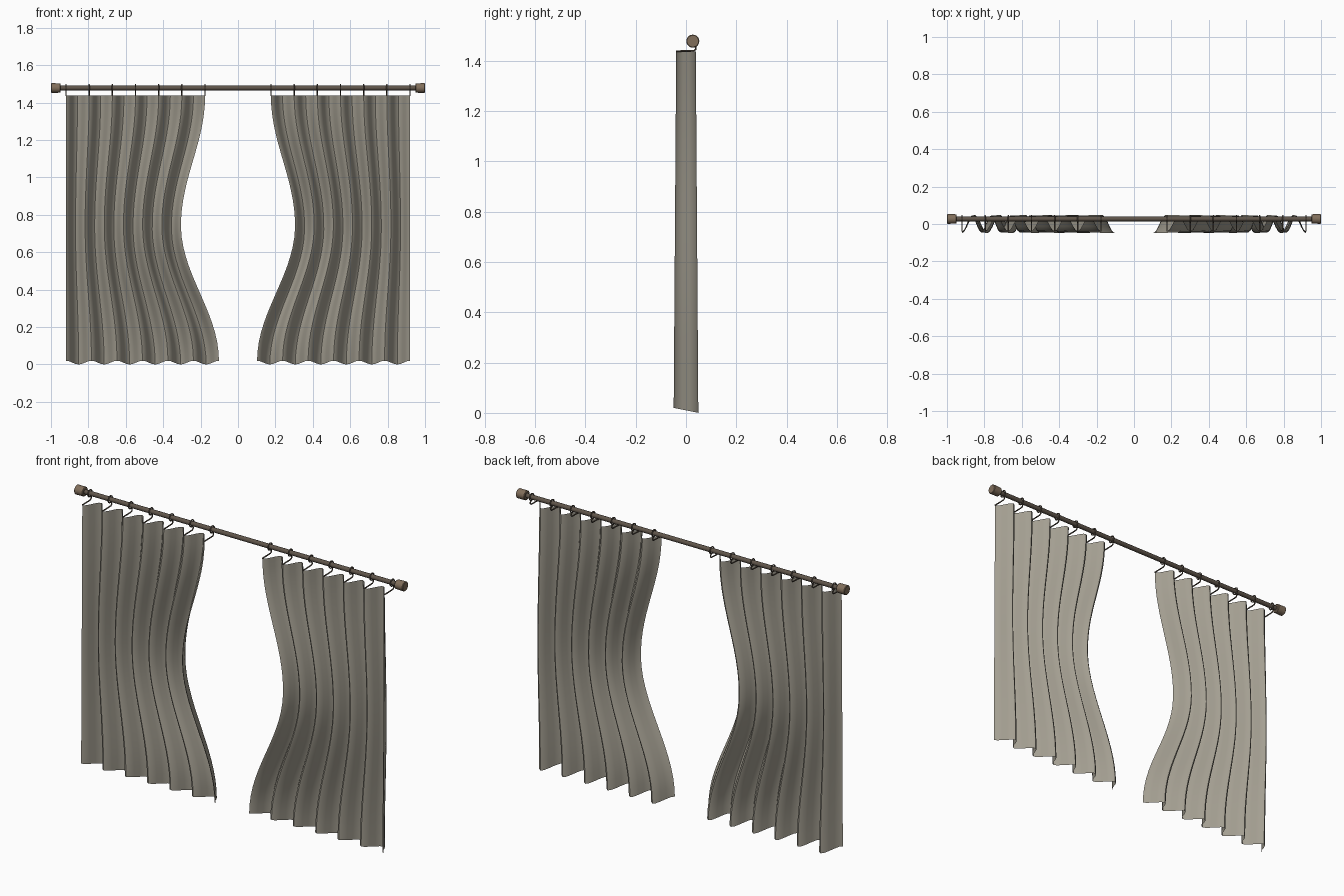
import bpy, bmesh, math
from mathutils import Vector

cube = bpy.data.objects.get("Cube")
if cube:
    bpy.data.objects.remove(cube)


def material(name, rgb):
    m = bpy.data.materials.new(name)
    m.use_nodes = True
    m.diffuse_color = (*rgb, 1)
    m.node_tree.nodes["Principled BSDF"].inputs["Base Color"].default_value = (*rgb, 1)
    return m


FABRIC = material("warm grey fabric", (0.37, 0.345, 0.285))
METAL = material("dark bronze", (0.115, 0.09, 0.068))
WOOD = material("brown wood", (0.22, 0.158, 0.105))

ROD_Y, ROD_Z = 0.027, 1.478
OUTER, INNER_TOP, INNER_TIE, INNER_HEM = 0.92, 0.176, 0.305, 0.102
TOP, TIE, HEM = 1.437, 0.74, 0.01
FOLDS, COLS, ROWS = 6, 60, 28


def finish(bm, name, mat, angle=40):
    mesh = bpy.data.meshes.new(name)
    bm.to_mesh(mesh)
    bm.free()
    mesh.materials.append(mat)
    ob = bpy.data.objects.new(name, mesh)
    bpy.context.collection.objects.link(ob)
    bpy.ops.object.select_all(action='DESELECT')
    ob.select_set(True)
    bpy.context.view_layer.objects.active = ob
    bpy.ops.object.shade_smooth_by_angle(angle=math.radians(angle))
    return ob


def tube(bm, path, radius, sides=8, closed=False):
    """Sweep a circle along a path that lies in a plane of constant x."""
    rings = []
    n = len(path)
    for i, p in enumerate(path):
        a = path[i - 1] if closed or i else p
        b = path[(i + 1) % n] if closed or i < n - 1 else p
        u = Vector((1, 0, 0))
        v = (b - a).normalized().cross(u)
        angles = [math.tau * k / sides for k in range(sides)]
        rings.append([bm.verts.new(p + radius * (u * math.cos(t) + v * math.sin(t)))
                      for t in angles])
    for i in range(n if closed else n - 1):
        r, s = rings[i], rings[(i + 1) % n]
        for k in range(sides):
            j = (k + 1) % sides
            bm.faces.new((r[k], r[j], s[j], s[k]))
    if not closed:
        bm.faces.new(rings[0])
        bm.faces.new(rings[-1])
    bmesh.ops.recalc_face_normals(bm, faces=bm.faces)


def lathe_x(name, profile, mat, sides=20):
    """Revolve (x, radius) pairs around the rod axis."""
    bm = bmesh.new()
    rings = [[bm.verts.new((x, ROD_Y + r * math.cos(math.tau * k / sides),
                            ROD_Z + r * math.sin(math.tau * k / sides)))
              for k in range(sides)] for x, r in profile]
    for r, s in zip(rings, rings[1:]):
        for k in range(sides):
            j = (k + 1) % sides
            bm.faces.new((r[k], r[j], s[j], s[k]))
    bm.faces.new(rings[0])
    bm.faces.new(rings[-1])
    bmesh.ops.recalc_face_normals(bm, faces=bm.faces)
    return finish(bm, name, mat)


def inner_edge(z):
    """Inner border of the drape, pulled in at tie height."""
    if z > TIE:
        a, t = INNER_TOP, (TOP - z) / (TOP - TIE)
    else:
        a, t = INNER_HEM, (z - HEM) / (TIE - HEM)
    return a + (INNER_TIE - a) * (1 - math.cos(math.pi * t)) / 2


def curtain(name, side):
    bm = bmesh.new()
    grid = []
    for i in range(ROWS + 1):
        t = i / ROWS
        z = TOP + (HEM - TOP) * t
        x0 = inner_edge(z)
        depth = 0.039 + 0.01 * t
        row = []
        for c in range(COLS + 1):
            u = c / COLS
            y = -depth * math.cos(math.tau * FOLDS * u)
            # the hem dips towards the back of each fold
            row.append(bm.verts.new((side * (x0 + (OUTER - x0) * u), y, z - 0.2 * y * t)))
        grid.append(row)
    for a, b in zip(grid, grid[1:]):
        for c in range(COLS):
            f = (a[c], b[c], b[c + 1], a[c + 1])
            bm.faces.new(f if side > 0 else f[::-1])
    finish(bm, name, FABRIC, 60)


def rings_and_hooks(name, side):
    bm = bmesh.new()
    for i in range(FOLDS + 1):
        x = side * (INNER_TOP + (OUTER - INNER_TOP) * i / FOLDS)
        loop = [Vector((x, ROD_Y + 0.018 * math.cos(math.tau * k / 16),
                        ROD_Z + 0.018 * math.sin(math.tau * k / 16))) for k in range(16)]
        tube(bm, loop, 0.0035, closed=True)
        # hook drops behind the ring and runs forward to the fold
        hook = [(0.03, 1.46), (0.038, 1.454), (0.039, 1.446),
                (0.032, 1.44), (0.015, 1.439), (-0.039, 1.438)]
        tube(bm, [Vector((x, y, z)) for y, z in hook], 0.0035)
    finish(bm, name, METAL)


# Rod across the full width
lathe_x("rod", [(-0.955, 0.0125), (0.955, 0.0125)], METAL)

# Mirrored drapes, rings and end caps
for side, label in ((1, "left"), (-1, "right")):
    curtain(label + "_curtain", side)
    rings_and_hooks(label + "_rings", side)
    cap = [(0.948, 0.022), (0.951, 0.025), (0.997, 0.026), (1.0, 0.023)]
    lathe_x(label + "_end_cap", [(side * x, r) for x, r in cap], WOOD)
